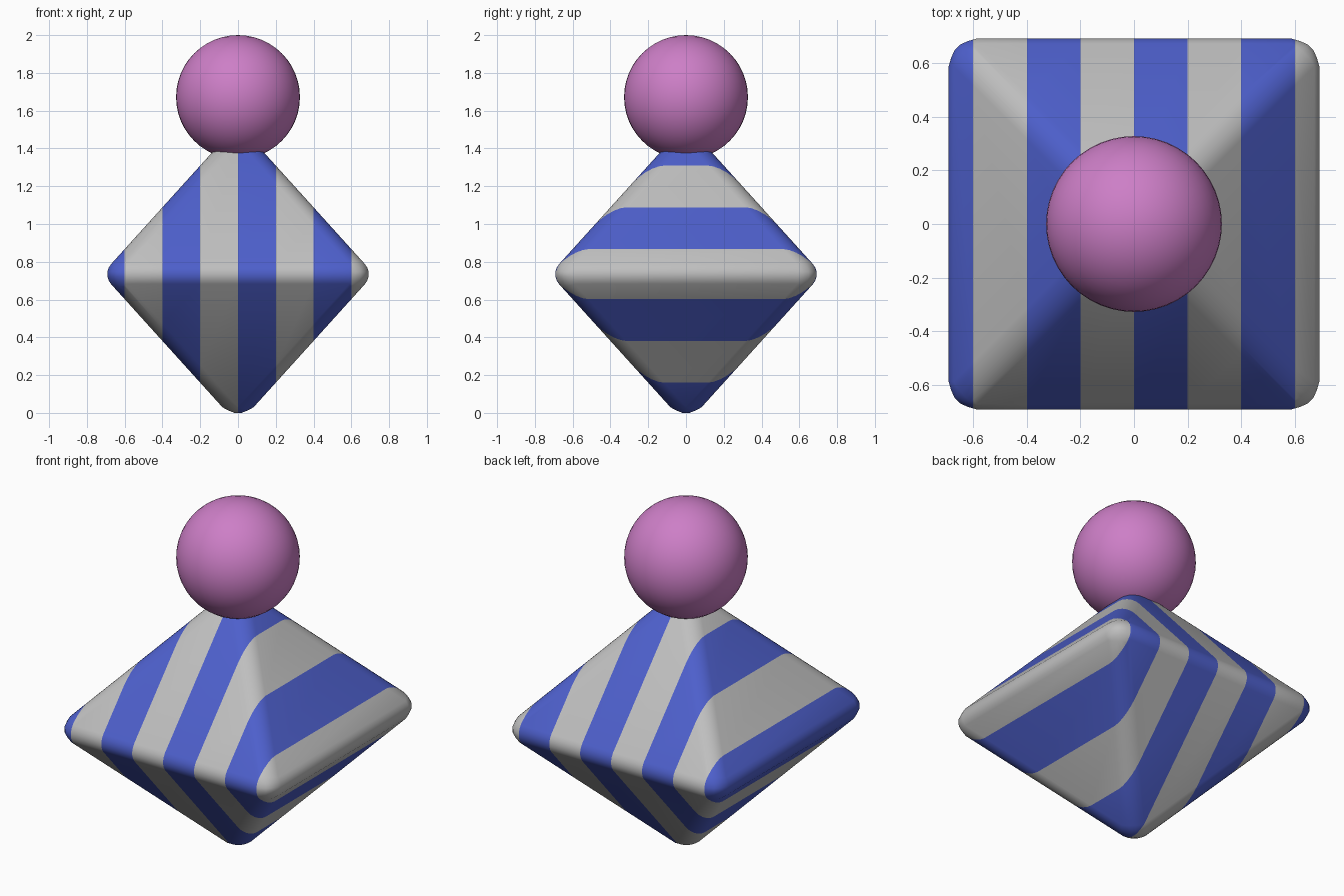
import bpy, bmesh, math
from mathutils import Vector

if "Cube" in bpy.data.objects:
    bpy.data.objects.remove(bpy.data.objects["Cube"])


def material(name, color):
    m = bpy.data.materials.new(name)
    m.diffuse_color = (*color, 1.0)
    m.use_nodes = True
    m.node_tree.nodes["Principled BSDF"].inputs["Base Color"].default_value = m.diffuse_color
    return m


grey = material("light grey", (0.52, 0.52, 0.52))
blue = material("blue", (0.075, 0.115, 0.60))
pink = material("orchid pink", (0.61, 0.21, 0.57))


def finish(bm, name, mats):
    me = bpy.data.meshes.new(name)
    bm.to_mesh(me)
    bm.free()
    ob = bpy.data.objects.new(name, me)
    bpy.context.collection.objects.link(ob)
    for m in mats:
        me.materials.append(m)
    bpy.ops.object.select_all(action='DESELECT')
    ob.select_set(True)
    bpy.context.view_layer.objects.active = ob
    bpy.ops.object.shade_smooth_by_angle(angle=math.radians(35))
    return ob


# Striped body: square double pyramid with rounded edges
HALF, TALL, MID, STRIPE = 0.72, 0.796, 0.737, 0.2
bm = bmesh.new()
ring = [bm.verts.new((x * HALF, y * HALF, MID))
        for x, y in ((-1, -1), (1, -1), (1, 1), (-1, 1))]
top = bm.verts.new((0, 0, MID + TALL))
bottom = bm.verts.new((0, 0, MID - TALL))
for i in range(4):
    a, b = ring[i], ring[(i + 1) % 4]
    bm.faces.new((a, b, top))
    bm.faces.new((b, a, bottom))
bmesh.ops.bevel(bm, geom=bm.edges[:], offset=0.07, offset_type='OFFSET',
                segments=5, profile=0.5, affect='EDGES', clamp_overlap=True)

# Stand the rounded tip on the ground
low = min(v.co.z for v in bm.verts)
bmesh.ops.translate(bm, verts=bm.verts[:], vec=(0, 0, -low))

# Cut the stripes across x and colour them alternately
for i in range(-3, 4):
    bmesh.ops.bisect_plane(bm, geom=bm.verts[:] + bm.edges[:] + bm.faces[:],
                           plane_co=(i * STRIPE, 0, 0), plane_no=(1, 0, 0), dist=1e-5)
for f in bm.faces:
    x = f.calc_center_bounds().x
    f.material_index = 1 if math.floor(x / STRIPE) % 2 == 0 else 0
finish(bm, "striped_body", [grey, blue])

# Ball on top
bm = bmesh.new()
bmesh.ops.create_uvsphere(bm, u_segments=48, v_segments=24, radius=0.328)
bmesh.ops.translate(bm, verts=bm.verts[:], vec=Vector((0, 0, 1.672)))
finish(bm, "top_ball", [pink])
